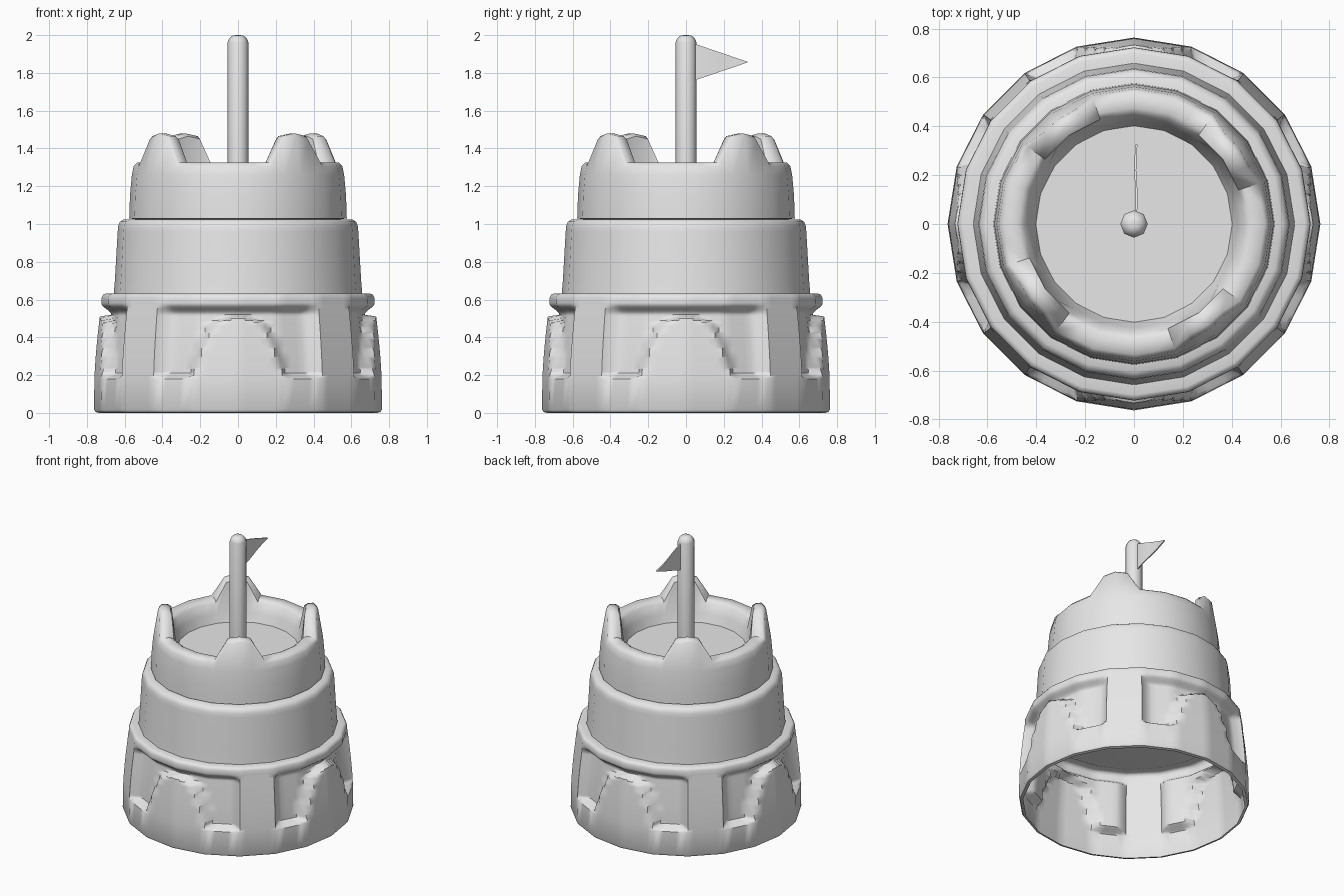
import bpy, bmesh, math

if "Cube" in bpy.data.objects:
    bpy.data.objects.remove(bpy.data.objects["Cube"])

SIDES = 20
grey = bpy.data.materials.new("plain grey")
grey.diffuse_color = (0.8, 0.8, 0.8, 1)
grey.use_nodes = True
grey.node_tree.nodes["Principled BSDF"].inputs["Base Color"].default_value = grey.diffuse_color


def finish(name, bm, angle=45):
    bmesh.ops.recalc_face_normals(bm, faces=bm.faces)
    mesh = bpy.data.meshes.new(name)
    bm.to_mesh(mesh)
    bm.free()
    mesh.materials.append(grey)
    ob = bpy.data.objects.new(name, mesh)
    bpy.context.collection.objects.link(ob)
    bpy.ops.object.select_all(action='DESELECT')
    ob.select_set(True)
    bpy.context.view_layer.objects.active = ob
    bpy.ops.object.shade_smooth_by_angle(angle=math.radians(angle))
    return ob


def lathe(name, profile, steps, sides=SIDES, shape=None, cap_start=False, cap_end=False, angle=45):
    """Revolve (r, z) points round a regular polygon; shape(i, deg, r, z) may alter each point."""
    bm = bmesh.new()
    half = 180 / sides
    rings = []
    for i, (r0, z0) in enumerate(profile):
        ring = []
        for k in range(steps):
            deg = 360 * k / steps
            r, z = shape(i, deg, r0, z0) if shape else (r0, z0)
            # keep in-between points on the polygon's straight sides
            off = deg % (2 * half) - half
            r *= math.cos(math.radians(half)) / math.cos(math.radians(off))
            a = math.radians(deg)
            ring.append(bm.verts.new((r * math.cos(a), r * math.sin(a), z)))
        rings.append(ring)
    for lo, hi in zip(rings, rings[1:]):
        for k in range(steps):
            n = (k + 1) % steps
            bm.faces.new((lo[k], lo[n], hi[n], hi[k]))
    if cap_start:
        bm.faces.new(rings[0])
    if cap_end:
        bm.faces.new(rings[-1])
    return finish(name, bm, angle)


def smooth(x, a, b):
    t = min(1, max(0, (x - a) / (b - a)))
    return t * t * (3 - 2 * t)


def lerp_table(x, table):
    for (x0, y0), (x1, y1) in zip(table, table[1:]):
        if x <= x1:
            return y0 + (y1 - y0) * (x - x0) / (x1 - x0)
    return table[-1][1]


# Lower tier: recessed panels leave raised arches on the axes and pillars on the diagonals
ARCH = [(0.18, 18), (0.30, 15.5), (0.40, 12.5), (0.47, 9.5), (0.515, 0), (0.52, -4), (0.6, -4)]


def panels(i, deg, r, z):
    if z < 0.18 or z > 0.58:
        return r, z
    a = abs((deg + 45) % 90 - 45)
    arch = lerp_table(z, ARCH)
    depth = smooth(a, arch, arch + 4) * (1 - smooth(a, 32, 36))
    depth *= smooth(z, 0.18, 0.21) * (1 - smooth(z, 0.52, 0.58))
    return r - 0.06 * depth, z


wall = []
for k in range(41):
    z = 0.18 + 0.40 * k / 40
    wall.append((0.76 - 0.037 * (k / 40) ** 1.4, z))
lower = [(0.735, 0.0), (0.755, 0.005), (0.763, 0.02)] + wall
lower += [(0.722, 0.61), (0.715, 0.625), (0.70, 0.632), (0.62, 0.625)]
lathe("lower_tier", lower, 120, shape=panels, cap_end=True)

# Middle tier
lathe("middle_tier", [(0.63, 0.62), (0.658, 0.63), (0.652, 0.70), (0.637, 0.96), (0.634, 0.99),
                      (0.625, 1.012), (0.605, 1.024), (0.54, 1.024)], SIDES, cap_end=True)


# Top tier: rim with four battlements, sunken floor inside
def battlements(i, deg, r, z):
    a = abs((deg - 36 + 45) % 90 - 45)
    lift = lerp_table(a, [(0, 0.155), (9, 0.14), (18, 0), (46, 0)])
    if 4 <= i <= 7:
        z += lift
        if i <= 5:
            r -= 0.15 * lift
    return r, z


lathe("top_tier", [(0.545, 1.025), (0.576, 1.03), (0.572, 1.15), (0.562, 1.26), (0.553, 1.305),
                   (0.535, 1.325), (0.475, 1.325), (0.45, 1.31), (0.425, 1.24), (0.402, 1.18)],
      40, shape=battlements, angle=50)
lathe("top_floor", [(0.402, 1.18), (0.05, 1.18)], SIDES, cap_end=True)

# Flag pole
lathe("flag_pole", [(0.056, 1.17), (0.056, 1.96), (0.048, 1.98), (0.03, 1.997), (0.012, 2.0)],
      8, sides=8, cap_end=True, angle=60)

# Flag: thin, slightly rippled pennant
bm = bmesh.new()
N = 8
sheets = []
for side in (-0.004, 0.004):
    rows = []
    for k in range(N + 1):
        t = k / N
        x = 0.008 + side + 0.003 * math.sin(t * 7)
        y = 0.04 + 0.285 * t
        h = 0.097 * (1 - t) + 0.002
        rows.append((bm.verts.new((x, y, 1.857 - h)), bm.verts.new((x, y, 1.857 + h))))
    sheets.append(rows)
A, B = sheets
for k in range(N):
    bm.faces.new((A[k][0], A[k + 1][0], A[k + 1][1], A[k][1]))
    bm.faces.new((B[k][0], B[k][1], B[k + 1][1], B[k + 1][0]))
    for e in (0, 1):
        bm.faces.new((A[k][e], B[k][e], B[k + 1][e], A[k + 1][e]))
for k in (0, N):
    bm.faces.new((A[k][0], A[k][1], B[k][1], B[k][0]))
finish("flag", bm)
